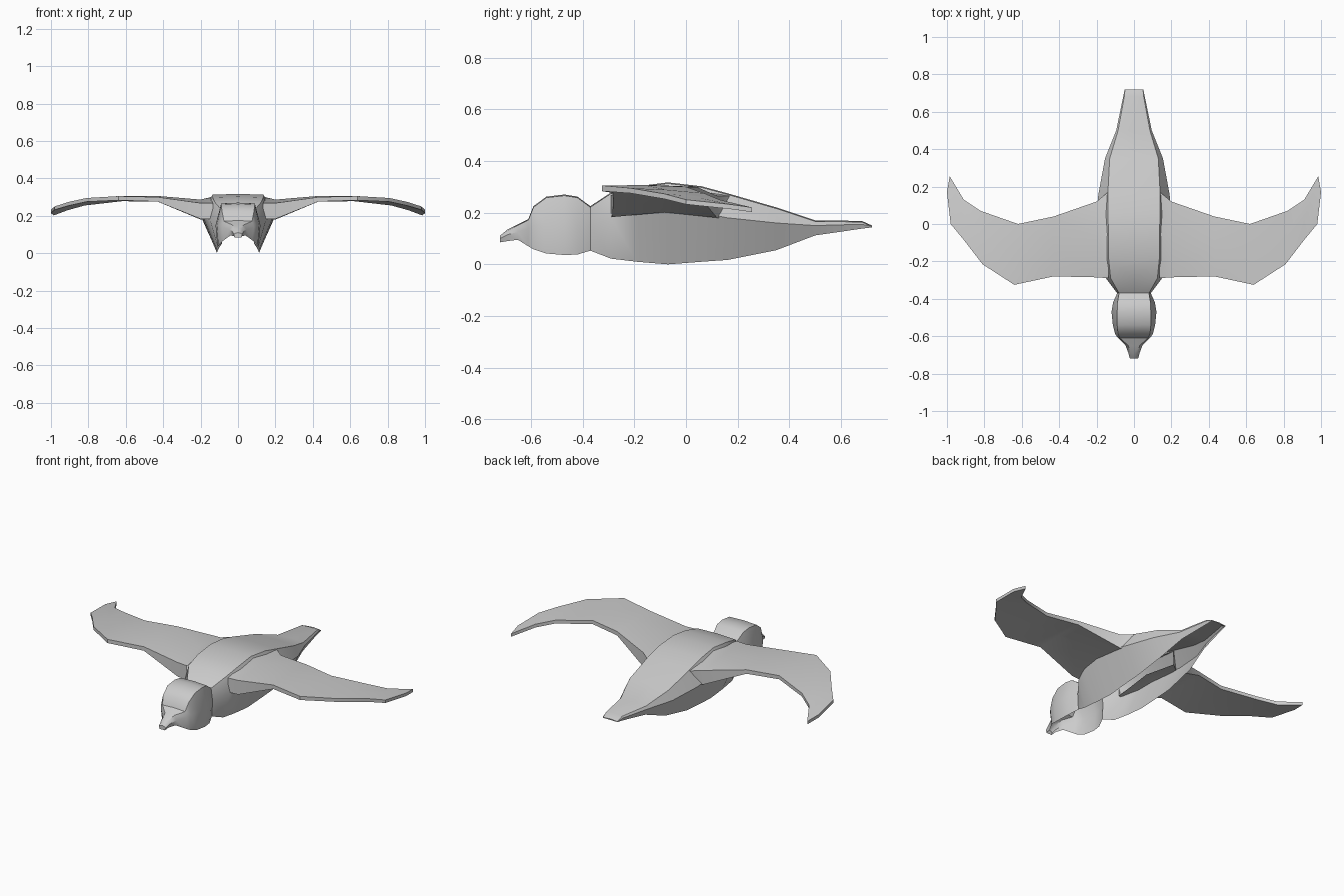
import bpy, bmesh
from math import radians

if "Cube" in bpy.data.objects:
    bpy.data.objects.remove(bpy.data.objects["Cube"])


def loft(name, rings, closed=False, cap_first=False, cap_last=False):
    """Skin a row of point rings, mirror across x, and smooth by angle."""
    bm = bmesh.new()
    rows = [[bm.verts.new(p) for p in ring] for ring in rings]
    n = len(rows[0])
    for a, b in zip(rows, rows[1:]):
        for i in range(n if closed else n - 1):
            j = (i + 1) % n
            bm.faces.new((a[i], a[j], b[j], b[i]))
    for flag, row in ((cap_first, rows[0]), (cap_last, rows[-1])):
        if flag:
            if closed:
                bm.faces.new(row)
            else:
                low = bm.verts.new((0, row[-1].co.y, row[-1].co.z))
                bm.faces.new(row + [low])
    bmesh.ops.recalc_face_normals(bm, faces=bm.faces)
    # an open shell should face upward / outward
    if not closed and sum(f.normal.z * f.calc_area() for f in bm.faces) < 0:
        bmesh.ops.reverse_faces(bm, faces=bm.faces)
    me = bpy.data.meshes.new(name)
    bm.to_mesh(me)
    bm.free()
    ob = bpy.data.objects.new(name, me)
    bpy.context.collection.objects.link(ob)
    m = ob.modifiers.new("mirror", 'MIRROR')
    m.use_clip = True
    bpy.ops.object.select_all(action='DESELECT')
    ob.select_set(True)
    bpy.context.view_layer.objects.active = ob
    bpy.ops.object.shade_smooth_by_angle(angle=radians(35))
    return ob


def half_section(y, zt, xt, xc, zc, xb, zb):
    # spine, top edge, widest crease, lower edge (the belly is open)
    return [(0, y, zt), (xt, y, zt - .004), (xc, y, zc), (xb, y, zb)]


# Head with beak
head = [
    (-.72, .11, .015, .022, .10, .018, .085),
    (-.69, .135, .02, .03, .115, .02, .09),
    (-.65, .155, .03, .045, .125, .04, .095),
    (-.61, .175, .075, .085, .14, .075, .07),
    (-.59, .225, .085, .10, .15, .09, .058),
    (-.54, .262, .09, .113, .15, .105, .042),
    (-.47, .27, .09, .12, .15, .11, .036),
    (-.42, .262, .088, .112, .15, .105, .038),
    (-.37, .225, .08, .09, .15, .085, .053),
]
loft("head", [half_section(*s) for s in head], cap_first=True)

# Body and tail
body = [
    (-.37, .225, .08, .09, .15, .085, .053),
    (-.29, .278, .125, .15, .18, .105, .022),
    (-.19, .302, .135, .19, .20, .11, .01),
    (-.07, .317, .135, .20, .21, .112, .0),
    (.06, .302, .14, .20, .20, .115, .01),
    (.16, .275, .14, .19, .18, .115, .017),
    (.35, .22, .13, .155, .16, .105, .055),
    (.50, .17, .085, .095, .15, .08, .112),
    (.68, .168, .052, .058, .155, .052, .138),
    (.72, .15, .048, .05, .147, .048, .143),
]
loft("body", [half_section(*s) for s in body], cap_last=True)

# Wings: leading edge x, y, z; trailing edge x, y, z; thickness; camber
wing = [
    (.135, -.29, .268, .14, .17, .265, .085, .035),
    (.20, -.285, .268, .20, .12, .265, .085, .02),
    (.43, -.28, .30, .43, .04, .30, .024, .006),
    (.64, -.325, .305, .62, .0, .30, .022, .004),
    (.81, -.215, .295, .82, .07, .275, .02, .003),
    (.91, -.085, .273, .91, .13, .25, .02, .002),
    (.98, .0, .25, .985, .255, .22, .018, 0),
]


def wing_section(xf, yf, zf, xr, yr, zr, t, c):
    mid = ((xf + xr) / 2, (yf + yr) / 2, (zf + zr) / 2 + c)
    top = [(xf, yf, zf), mid, (xr, yr, zr)]
    if xf > .95:
        top[1] = (1.0, .17, .232)
    return top + [(x, y, z - t) for x, y, z in reversed(top)]


loft("wings", [wing_section(*s) for s in wing], closed=True, cap_last=True)
